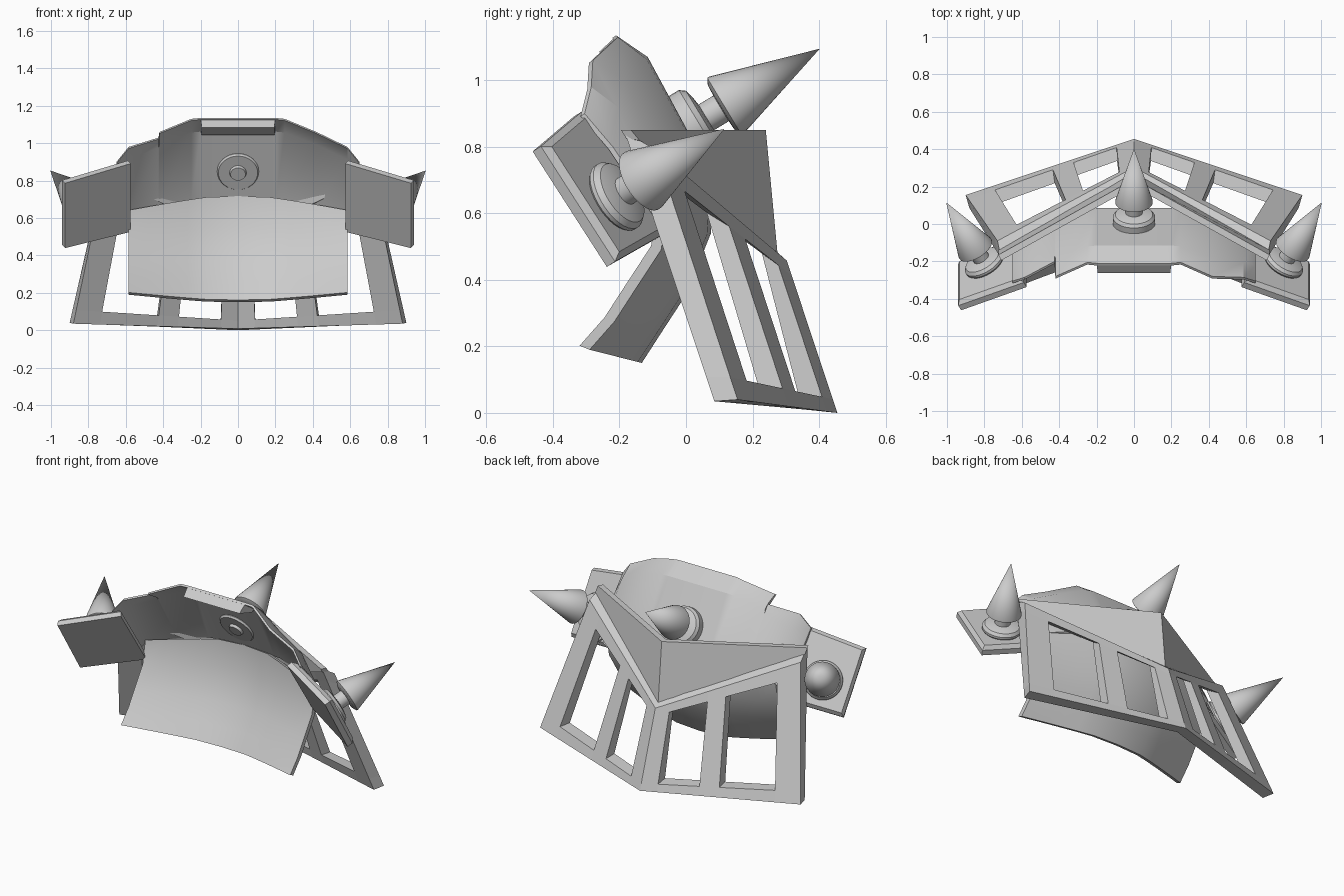
import bpy, bmesh, math
from mathutils import Vector as V

if "Cube" in bpy.data.objects:
    bpy.data.objects.remove(bpy.data.objects["Cube"])


def finish(name, bm, smooth):
    bmesh.ops.remove_doubles(bm, verts=bm.verts, dist=0.0005)
    bmesh.ops.recalc_face_normals(bm, faces=bm.faces)
    me = bpy.data.meshes.new(name)
    bm.to_mesh(me)
    bm.free()
    ob = bpy.data.objects.new(name, me)
    bpy.context.collection.objects.link(ob)
    if smooth:
        bpy.ops.object.select_all(action='DESELECT')
        bpy.context.view_layer.objects.active = ob
        ob.select_set(True)
        bpy.ops.object.shade_smooth_by_angle(angle=math.radians(smooth))
    return ob


def slab(name, outer, inner, skip=(), smooth=0):
    """Closed thick sheet between two grids of points; skip lists open cells."""
    bm = bmesh.new()
    o = [[bm.verts.new(p) for p in col] for col in outer]
    i = [[bm.verts.new(p) for p in col] for col in inner]
    nc, nr = len(o) - 1, len(o[0]) - 1
    solid = {(c, r) for c in range(nc) for r in range(nr)} - set(skip)
    for c, r in solid:
        ring = [(c, r), (c + 1, r), (c + 1, r + 1), (c, r + 1)]
        bm.faces.new([o[a][b] for a, b in ring])
        bm.faces.new([i[a][b] for a, b in reversed(ring)])
        nextto = [(c, r - 1), (c + 1, r), (c, r + 1), (c - 1, r)]
        for k in range(4):
            if nextto[k] not in solid:
                (a, b), (d, e) = ring[k], ring[(k + 1) % 4]
                bm.faces.new([o[a][b], i[a][b], i[d][e], o[d][e]])
    return finish(name, bm, smooth)


def shifted(grid, off):
    return [[V(p) + V(off) for p in col] for col in grid]


def flip(p, s):
    return V((p[0] * s, p[1], p[2]))


# curved upper band; the left side has a broken notch in its front edge
half = [(.20, (-.21, 1.135), (-.115, 1.07), (.085, .70)),
        (.25, (-.205, 1.13), (-.12, 1.065), (.08, .70)),
        (.42, (-.28, 1.06), (-.18, 1.0), (.025, .67)),
        (.585, (-.285, .98), (-.205, .92), (-.05, .63)),
        (.65, (-.305, .90), (-.22, .80), (-.06, .56))]
notch = (-.425, (-.20, 1.03), (-.17, .985), (.023, .67))
left = [(-c[0], *c[1:]) for c in reversed(half)]
left.insert(2, notch)
band = [[(c[0], y, z) for y, z in c[1:]] for c in left + half]
slab("upper_band", band, shifted(band, (0, -.012, -.008)), smooth=25)

# thick lip in the middle of the band's front edge
lip = [[(x, -.21, 1.133), (x, -.115, 1.068)] for x in (-.2, .2)]
lip_in = [[(x * .97, -.262, 1.085), (x * .97, -.14, 1.045)] for x in (-.2, .2)]
slab("front_lip", lip, lip_in)

# curved lower apron hanging from the band
mid = [(.085, .705), (.075, .54), (.0, .355), (-.073, .243), (-.133, .15)]
side = [(-.05, .63), (-.075, .49), (-.16, .36), (-.215, .275), (-.29, .19)]
apron = []
for x in (-.585, -.48, -.37, -.27, -.17, 0, .17, .27, .37, .48, .585):
    f = (max(0, abs(x) - .12) / .465) ** 1.15
    apron.append([(x, a[0] + (b[0] - a[0]) * f, a[1] + (b[1] - a[1]) * f)
                  for a, b in zip(mid, side)])
slab("lower_apron", apron, shifted(apron, (0, -.03, .012)), smooth=35)

# angled side flaps with a bevelled rear face
normal = V((.47, .75, .47)).normalized()
for s, tag in ((1, "right"), (-1, "left")):
    a, b = V((.60, -.296, .917)), V((.60, -.044, .552))
    c, d = V((.95, -.42, .812)), V((.95, -.197, .465))
    centre = (a + b + c + d) / 4
    rows = [[a, b], [c, d]]
    rim = [[flip(p - normal * .022, s) for p in col] for col in rows]
    low = [[flip(p - normal * .055, s) for p in col] for col in rows]
    slab("side_flap_" + tag, rim, low)
    top = [[flip(p.lerp(centre, .09), s) for p in col] for col in rows]
    slab("flap_face_" + tag, top, rim)


# V-shaped rear grille: slanted frame with two openings per side
def frame_point(c, u, v):
    top = c[0].lerp(c[1], abs(u))
    low = c[2].lerp(c[3], abs(u))
    return flip(top.lerp(low, v), 1 if u >= 0 else -1)


outer = [V((0, .303, .458)), V((.73, -.09, .79)), V((0, .455, 0)), V((.90, .155, .04))]
inner = [V((0, .262, .494)), V((.71, -.185, .847)), V((0, .38, .008)), V((.88, .085, .035))]
us = [-1, -.84, -.49, -.365, -.105, 0, .105, .365, .49, .84, 1]
vs = [0, .1, .91, 1]
grids = [[[frame_point(c, u, v) for v in vs] for u in us] for c in (outer, inner)]
slab("grille_frame", *grids, skip=[(1, 1), (3, 1), (6, 1), (8, 1)])

# triangular panels above the grille
panel = [[(-.725, -.165, .85), (-.725, -.14, .82)],
         [(0, .24, .85), (0, .275, .482)],
         [(.725, -.165, .85), (.725, -.14, .82)]]
back = [[(-.71, -.195, .85), (-.71, -.18, .825)],
        [(0, .2, .85), (0, .235, .485)],
        [(.71, -.195, .85), (.71, -.18, .825)]]
slab("grille_top_panel", panel, back)


# spikes: washer, neck and cone turned about one axis
def spike(name, base, axis, depth):
    prof = [(0, -depth - .015), (.04, -depth - .015), (.045, -depth), (.105, -depth),
            (.113, -depth + .01), (.113, .008), (.10, .025), (.075, .032), (.045, .036),
            (.045, .088), (.08, .09), (.10, .1), (.1, .108), (0, .435)]
    rot = V(axis).to_track_quat('Z', 'Y')
    n = 32
    bm = bmesh.new()
    rings = [[bm.verts.new(V(base) + rot @ V((r * math.cos(2 * math.pi * k / n),
                                             r * math.sin(2 * math.pi * k / n), h)))
              for k in range(n)] if r else [bm.verts.new(V(base) + rot @ V((0, 0, h)))]
             for r, h in prof]
    for a, b in zip(rings, rings[1:]):
        for k in range(n):
            j = (k + 1) % n
            quad = [a[k % len(a)], a[j % len(a)], b[j % len(b)], b[k % len(b)]]
            bm.faces.new(list(dict.fromkeys(quad)))
    finish(name, bm, 35)


spike("centre_spike", (0, .03, .87), (0, .86, .52), .055)
spike("right_spike", (.80, -.21, .65), normal, .015)
spike("left_spike", (-.80, -.21, .65), flip(normal, -1), .015)
